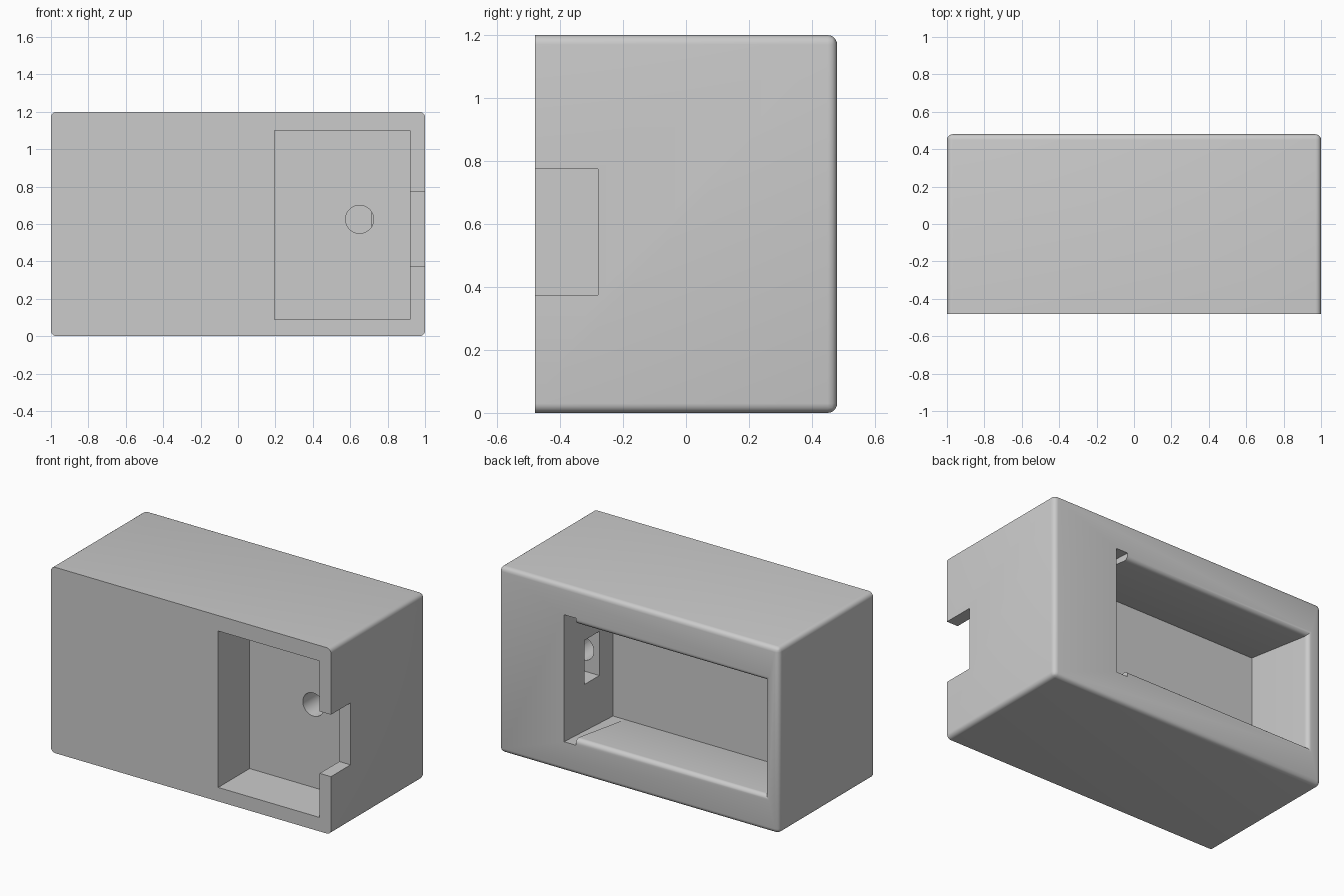
import bpy, bmesh, math
from mathutils import Matrix

old = bpy.data.objects.get("Cube")
if old:
    bpy.data.objects.remove(old, do_unlink=True)

grey = bpy.data.materials.new("light_grey")
grey.use_nodes = True
colour = (0.6, 0.6, 0.6, 1)
grey.diffuse_color = colour
grey.node_tree.nodes["Principled BSDF"].inputs["Base Color"].default_value = colour

HALF, FRONT, BACK, TOP, R = 1.0, -0.48, 0.48, 1.2, 0.03


def make_object(name, bm):
    bmesh.ops.recalc_face_normals(bm, faces=bm.faces)
    mesh = bpy.data.meshes.new(name)
    bm.to_mesh(mesh)
    bm.free()
    mesh.materials.append(grey)
    obj = bpy.data.objects.new(name, mesh)
    bpy.context.collection.objects.link(obj)
    return obj


def loft(sections):
    """Solid through rectangles given as (y, x0, x1, z0, z1)."""
    bm = bmesh.new()
    rings = [[bm.verts.new(p) for p in
              ((x0, y, z0), (x1, y, z0), (x1, y, z1), (x0, y, z1))]
             for y, x0, x1, z0, z1 in sections]
    for a, b in zip(rings, rings[1:]):
        for i in range(4):
            j = (i + 1) % 4
            bm.faces.new((a[i], a[j], b[j], b[i]))
    bm.faces.new(rings[0])
    bm.faces.new(rings[-1])
    return bm


def box(y0, y1, *rect):
    return loft([(y0, *rect), (y1, *rect)])


# Housing: every edge rounded except those around the front
bm = box(FRONT, BACK, -HALF, HALF, 0, TOP)
edges = [e for e in bm.edges if any(v.co.y > 0 for v in e.verts)]
bmesh.ops.bevel(bm, geom=edges, offset=R, segments=6, profile=0.5, affect='EDGES')
housing = make_object("housing", bm)


def cut(name, bm):
    cutter = make_object(name, bm)
    cutter.hide_render = True
    mod = housing.modifiers.new(name, 'BOOLEAN')
    mod.operation = 'DIFFERENCE'
    mod.solver = 'EXACT'
    mod.object = cutter
    bpy.context.view_layer.objects.active = housing
    bpy.ops.object.modifier_apply(modifier=mod.name)
    bpy.data.objects.remove(cutter, do_unlink=True)


# Front compartment and the notch through its side wall
cut("front_pocket", box(FRONT - 0.1, -0.16, 0.195, 0.92, 0.09, 1.1))
cut("side_notch", box(FRONT - 0.1, -0.28, 0.9, 1.1, 0.375, 0.775))

# Back compartment: undercut floor and ceiling, rounded lip at the mouth
DEEP, LOW, LIP = -0.02, 0.165, 0.23
sections = [(DEEP, -0.9, 0.46, LOW, TOP - LOW)]
for i in range(7):
    a = math.pi / 2 * i / 6
    flare = R * (1 - math.cos(a))
    sections.append((BACK - R + R * math.sin(a), -0.9 - flare, 0.46,
                     LIP - flare, TOP - LIP + flare))
sections.append((BACK + 0.1, *sections[-1][1:]))
cut("back_pocket", loft(sections))

# Taller channel at the end of the back compartment
cut("end_channel", loft([(DEEP, 0.45, 0.535, LOW, TOP - LOW),
                         (BACK, 0.45, 0.535, 0.19, TOP - 0.19),
                         (BACK + 0.1, 0.45, 0.535, 0.19, TOP - 0.19)]))

# Cable slot in the compartment wall, joined to the front by a round hole
cut("cable_slot", box(0.12, 0.27, 0.5, 0.715, 0.48, 0.765))
bm = bmesh.new()
bmesh.ops.create_cone(bm, cap_ends=True, segments=48, radius1=0.075,
                      radius2=0.075, depth=0.4,
                      matrix=Matrix.Translation((0.65, -0.05, 0.625))
                      @ Matrix.Rotation(math.pi / 2, 4, 'X'))
cut("cable_hole", bm)

# Smooth roundings, crisp edges
bpy.ops.object.select_all(action='DESELECT')
housing.select_set(True)
bpy.context.view_layer.objects.active = housing
bpy.ops.object.shade_smooth_by_angle(angle=math.radians(30))
